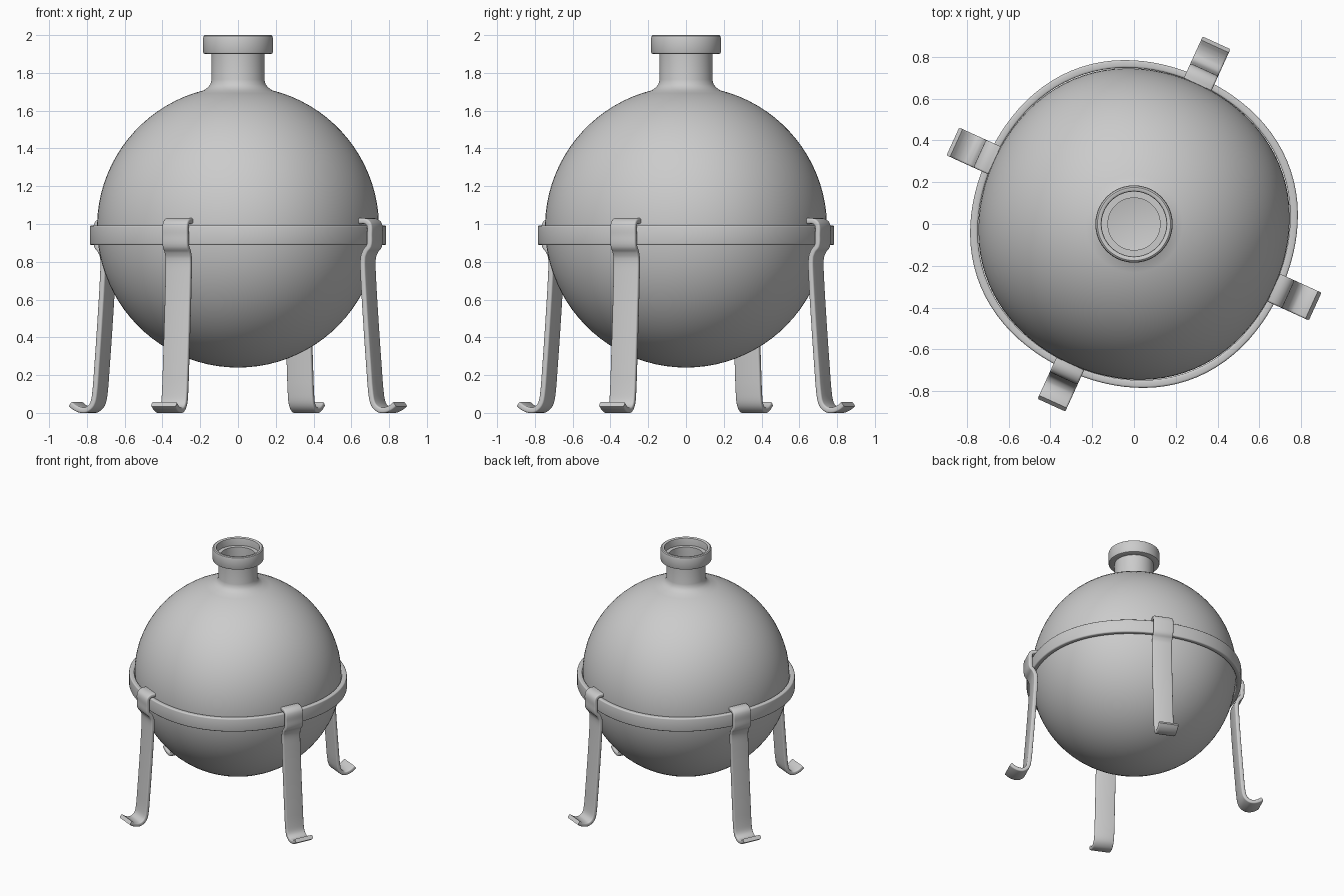
import bpy, bmesh, math
from mathutils import Vector

if "Cube" in bpy.data.objects:
    bpy.data.objects.remove(bpy.data.objects["Cube"])

LEG_ANGLE = math.radians(-24.5)
SEG = 96


def finish(name, bm, angle=35):
    bmesh.ops.recalc_face_normals(bm, faces=bm.faces[:])
    me = bpy.data.meshes.new(name)
    bm.to_mesh(me)
    bm.free()
    ob = bpy.data.objects.new(name, me)
    bpy.context.collection.objects.link(ob)
    bpy.ops.object.select_all(action='DESELECT')
    ob.select_set(True)
    bpy.context.view_layer.objects.active = ob
    bpy.ops.object.shade_smooth_by_angle(angle=math.radians(angle))
    return ob


def lathe(name, profile, bulge, closed=False):
    """Revolve an (r, z) profile; wide parts swell slightly between the legs."""
    bm = bmesh.new()
    rings = []
    for r, z in profile:
        if r < 1e-5:
            rings.append([bm.verts.new((0, 0, z))] * SEG)
            continue
        ring = []
        for i in range(SEG):
            a = 2 * math.pi * i / SEG
            rr = r - bulge * (r / 0.78) ** 4 * math.cos(4 * (a - LEG_ANGLE))
            ring.append(bm.verts.new((rr * math.cos(a), rr * math.sin(a), z)))
        rings.append(ring)
    pairs = list(zip(rings, rings[1:]))
    if closed:
        pairs.append((rings[-1], rings[0]))
    for lo, hi in pairs:
        for i in range(SEG):
            j = (i + 1) % SEG
            quad = list(dict.fromkeys((lo[i], lo[j], hi[j], hi[i])))
            bm.faces.new(quad)
    return finish(name, bm)


def sphere_arc(radius, stop_r, n=40):
    end = math.pi - math.asin(stop_r / radius)
    return [(radius * math.sin(end * i / n) if i else 0,
             0.985 - radius * math.cos(end * i / n)) for i in range(n + 1)]


# Round flask: hollow body, neck and collared mouth in one profile
outer = sphere_arc(0.745, 0.18)
neck = [(0.158, 1.725), (0.146, 1.74), (0.14, 1.765), (0.14, 1.9),
        (0.175, 1.9), (0.182, 1.903), (0.185, 1.91),
        (0.185, 1.985), (0.182, 1.995), (0.175, 2.0),
        (0.163, 2.0), (0.157, 1.996), (0.155, 1.988),
        (0.155, 1.94), (0.125, 1.94), (0.125, 1.73)]
inner = sphere_arc(0.725, 0.13)[::-1]
lathe("flask", outer + neck + inner, 0.009)

# Support hoop with rounded edges
c, r0, r1, z0, z1 = 0.009, 0.746, 0.782, 0.888, 0.993
hoop = []
for cx, cz, start in ((r1 - c, z1 - c, 0), (r0 + c, z1 - c, 90),
                      (r0 + c, z0 + c, 180), (r1 - c, z0 + c, 270)):
    for k in range(4):
        t = math.radians(start + 30 * k)
        hoop.append((cx + c * math.cos(t), cz + c * math.sin(t)))
lathe("support_hoop", hoop, 0.011, closed=True)

# Bent strap legs: hook over the hoop, run down, curl out into a foot
PATH = [(0.735, 1.016), (0.772, 1.014), (0.794, 0.995), (0.796, 0.94),
        (0.793, 0.885), (0.772, 0.858), (0.757, 0.82), (0.757, 0.74),
        (0.772, 0.5), (0.793, 0.22), (0.804, 0.1), (0.818, 0.045),
        (0.850, 0.017), (0.885, 0.015), (0.918, 0.027), (0.944, 0.046)]
HALF_WIDTH, HALF_THICK = 0.073, 0.015


def smooth_path(pts, n=4):
    """Centripetal-like spline using chord-length tangents."""
    p = [Vector(q) for q in pts]
    tang = []
    for i in range(len(p)):
        a, b = p[max(i - 1, 0)], p[min(i + 1, len(p) - 1)]
        tang.append((b - a).normalized())
    out = []
    for i in range(len(p) - 1):
        d = (p[i + 1] - p[i]).length
        for k in range(n):
            t = k / n
            out.append(p[i] * (2*t**3 - 3*t**2 + 1) + tang[i] * d * (t**3 - 2*t**2 + t)
                       + p[i+1] * (3*t**2 - 2*t**3) + tang[i+1] * d * (t**3 - t**2))
    return out + [p[-1]]


def strap_section():
    """Rounded-rectangle cross-section (across, through)."""
    rad, pts = 0.009, []
    x, y = HALF_WIDTH - rad, HALF_THICK - rad
    for sx, sy, start in ((1, 1, 0), (-1, 1, 90), (-1, -1, 180), (1, -1, 270)):
        for k in range(4):
            t = math.radians(start + 30 * k)
            pts.append((sx * x + rad * math.cos(t), sy * y + rad * math.sin(t)))
    return pts


path, section = smooth_path(PATH), strap_section()
for n, label in enumerate(("right", "back", "left", "front")):
    ang = LEG_ANGLE + n * math.pi / 2
    radial = Vector((math.cos(ang), math.sin(ang), 0))
    side = Vector((-math.sin(ang), math.cos(ang), 0))
    bm = bmesh.new()
    loops = []
    for i, q in enumerate(path):
        t = (path[min(i + 1, len(path) - 1)] - path[max(i - 1, 0)]).normalized()
        normal = radial * -t.y + Vector((0, 0, t.x))
        base = radial * q.x + Vector((0, 0, q.y))
        loops.append([bm.verts.new(base + side * u + normal * v) for u, v in section])
    m = len(section)
    for a, b in zip(loops, loops[1:]):
        for i in range(m):
            j = (i + 1) % m
            bm.faces.new((a[i], a[j], b[j], b[i]))
    bm.faces.new(loops[0])
    bm.faces.new(loops[-1])
    finish(label + "_leg", bm)
